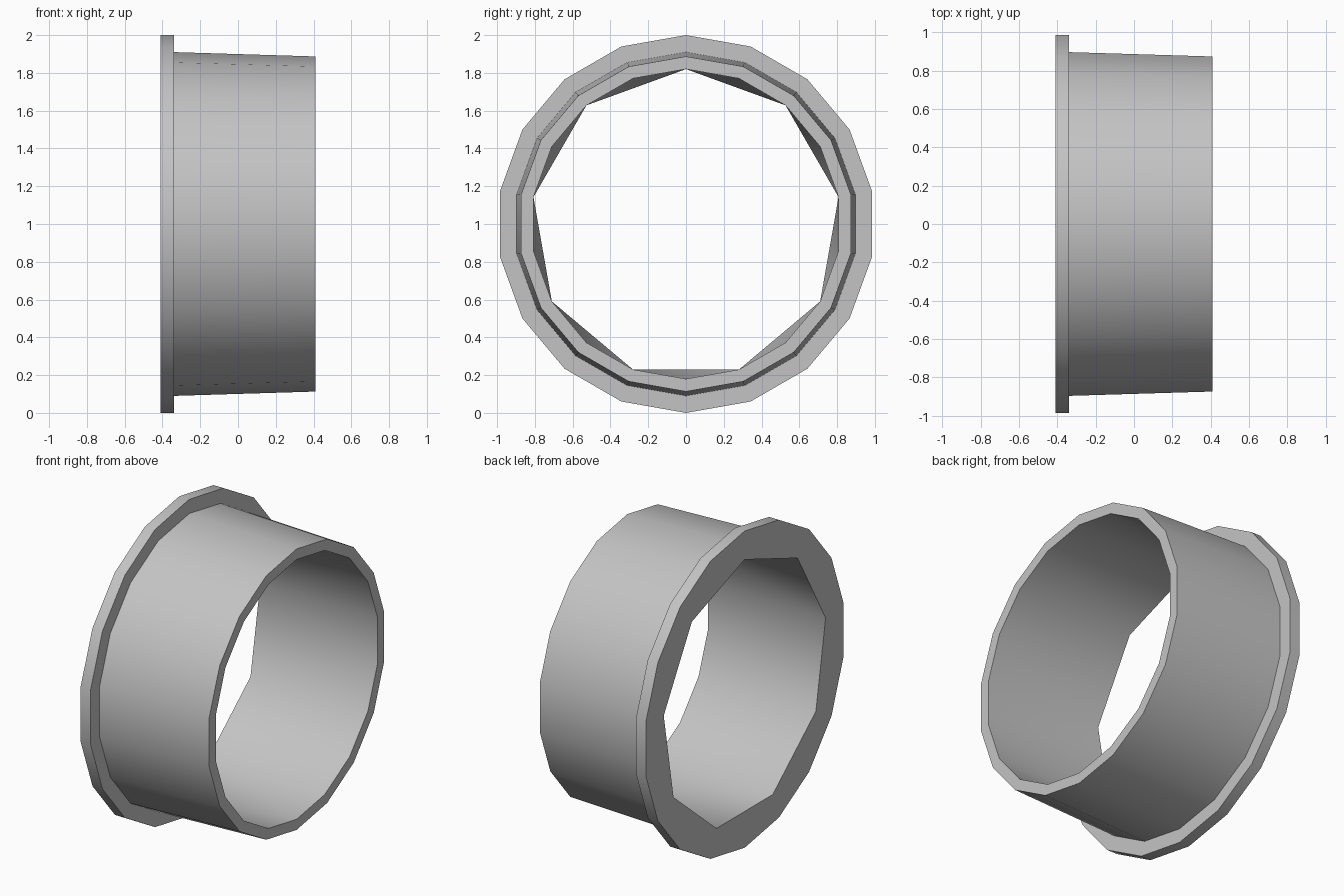
import bpy, bmesh
from math import sin, cos, radians, tau

cube = bpy.data.objects.get("Cube")
if cube:
    bpy.data.objects.remove(cube, do_unlink=True)

# Plain grey material
grey = bpy.data.materials.new("plain grey")
grey.use_nodes = True
colour = (0.55, 0.55, 0.55, 1)
grey.diffuse_color = colour
grey.node_tree.nodes["Principled BSDF"].inputs["Base Color"].default_value = colour

SIDES = 18
HALF = SIDES // 2
BACK, STEP, END = -0.41, -0.34, 0.41

bm = bmesh.new()


def ring(x, radius, count=SIDES):
    """Polygon around the x axis with one corner straight up."""
    return [bm.verts.new((x, radius * sin(tau * i / count), 1 + radius * cos(tau * i / count)))
            for i in range(count)]


def bridge(a, b):
    for i in range(SIDES):
        j = (i + 1) % SIDES
        bm.faces.new((a[i], a[j], b[j], b[i]))


# Outer skin: flange rim, step, tapered sleeve, end lip
rings = [ring(BACK, 1.0), ring(STEP, 1.0), ring(STEP, 0.91),
         ring(END, 0.887), ring(END, 0.82)]
for a, b in zip(rings, rings[1:]):
    bridge(a, b)

# Bore runs from the round end to a coarser opening in the flange
rim, bore = rings[0], rings[-1]
hole = ring(BACK, 0.82, HALF)
for i in range(HALF):
    p, q = hole[i], hole[(i + 1) % HALF]
    k, m, n = 2 * i, 2 * i + 1, (2 * i + 2) % SIDES
    bm.faces.new((p, bore[k], bore[m]))
    bm.faces.new((p, bore[m], q))
    bm.faces.new((q, bore[m], bore[n]))
    bm.faces.new((p, q, rim[n], rim[m], rim[k]))   # flange back

bmesh.ops.recalc_face_normals(bm, faces=bm.faces)
mesh = bpy.data.meshes.new("flanged_sleeve")
bm.to_mesh(mesh)
bm.free()
mesh.materials.append(grey)

sleeve = bpy.data.objects.new("flanged_sleeve", mesh)
bpy.context.collection.objects.link(sleeve)
bpy.ops.object.select_all(action='DESELECT')
sleeve.select_set(True)
bpy.context.view_layer.objects.active = sleeve
bpy.ops.object.shade_smooth_by_angle(angle=radians(35))
